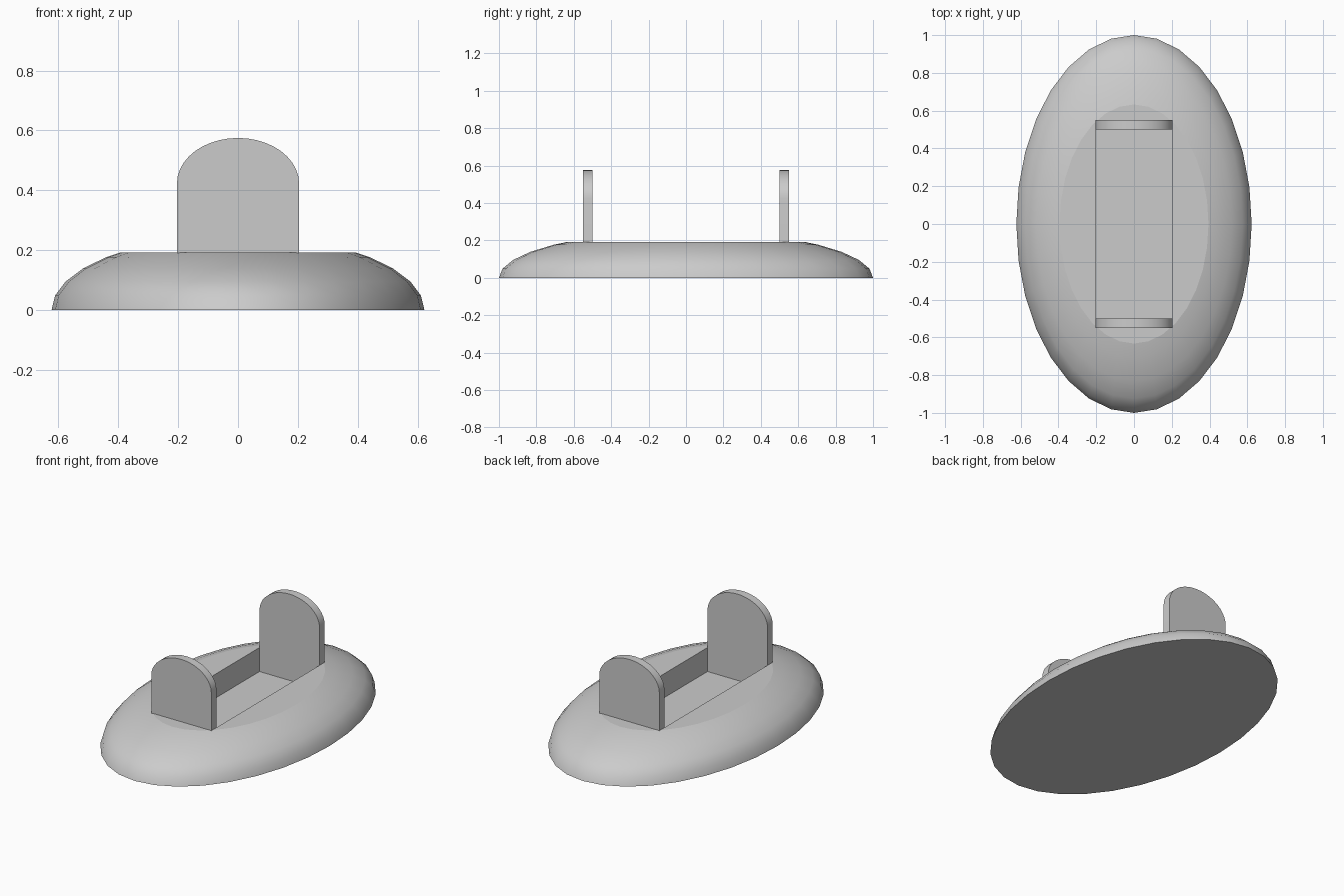
import bpy, bmesh, math

cube = bpy.data.objects.get("Cube")
if cube:
    bpy.data.objects.remove(cube, do_unlink=True)

grey = bpy.data.materials.new("light_grey")
grey.use_nodes = True
grey.diffuse_color = (0.6, 0.6, 0.6, 1)
grey.node_tree.nodes["Principled BSDF"].inputs["Base Color"].default_value = (0.6, 0.6, 0.6, 1)

TOP, FLOOR = 0.192, 0.045        # heights of the flat top and the recess floor
HALF_W, OUTER, INNER = 0.204, 0.55, 0.5
SHOULDER, CREST = 0.423, 0.575   # start and top of the plate arch


def make_object(name, bm):
    bmesh.ops.recalc_face_normals(bm, faces=bm.faces)
    mesh = bpy.data.meshes.new(name)
    bm.to_mesh(mesh)
    bm.free()
    mesh.materials.append(grey)
    obj = bpy.data.objects.new(name, mesh)
    bpy.context.collection.objects.link(obj)
    return obj


# Oval base: a squashed sphere sliced flat at the bottom and the top
bm = bmesh.new()
bmesh.ops.create_uvsphere(bm, u_segments=32, v_segments=16, radius=1)
bmesh.ops.scale(bm, vec=(0.623, 1, 0.25), verts=bm.verts)
for face in bm.faces:
    face.smooth = True
for height, direction in ((0, -1), (TOP, 1)):
    cut = bmesh.ops.bisect_plane(bm, geom=bm.verts[:] + bm.edges[:] + bm.faces[:],
                                 dist=1e-5, plane_co=(0, 0, height),
                                 plane_no=(0, 0, direction), clear_outer=True)
    rim = [e for e in cut["geom_cut"] if isinstance(e, bmesh.types.BMEdge)]
    for face in bmesh.ops.contextual_create(bm, geom=rim)["faces"]:
        face.smooth = False
base = make_object("oval_base", bm)

# Rectangular recess cut into the top of the base
bm = bmesh.new()
bmesh.ops.create_cube(bm, size=1)
bmesh.ops.scale(bm, vec=(2 * HALF_W, 2 * OUTER - 0.01, 0.4), verts=bm.verts)
bmesh.ops.translate(bm, vec=(0, 0, FLOOR + 0.2), verts=bm.verts)
cutter = make_object("recess_cutter", bm)
cutter.hide_render = True
mod = base.modifiers.new("recess", "BOOLEAN")
mod.operation = "DIFFERENCE"
mod.solver = "EXACT"
mod.object = cutter
bpy.context.view_layer.objects.active = base
bpy.ops.object.modifier_apply(modifier=mod.name)
bpy.data.objects.remove(cutter, do_unlink=True)


# Arched end plates standing at both ends of the recess
def end_plate(name, y, steps=20):
    bm = bmesh.new()
    outline = [(-HALF_W, FLOOR), (HALF_W, FLOOR)]
    for i in range(steps + 1):
        a = math.pi * i / steps
        outline.append((HALF_W * math.cos(a), SHOULDER + (CREST - SHOULDER) * math.sin(a)))
    face = bm.faces.new([bm.verts.new((x, y, z)) for x, z in outline])
    side = bmesh.ops.extrude_face_region(bm, geom=[face])
    bmesh.ops.translate(bm, vec=(0, OUTER - INNER, 0),
                        verts=[v for v in side["geom"] if isinstance(v, bmesh.types.BMVert)])
    obj = make_object(name, bm)
    bpy.ops.object.select_all(action="DESELECT")
    obj.select_set(True)
    bpy.context.view_layer.objects.active = obj
    bpy.ops.object.shade_smooth_by_angle(angle=math.radians(30))


end_plate("front_plate", -OUTER)
end_plate("back_plate", INNER)
